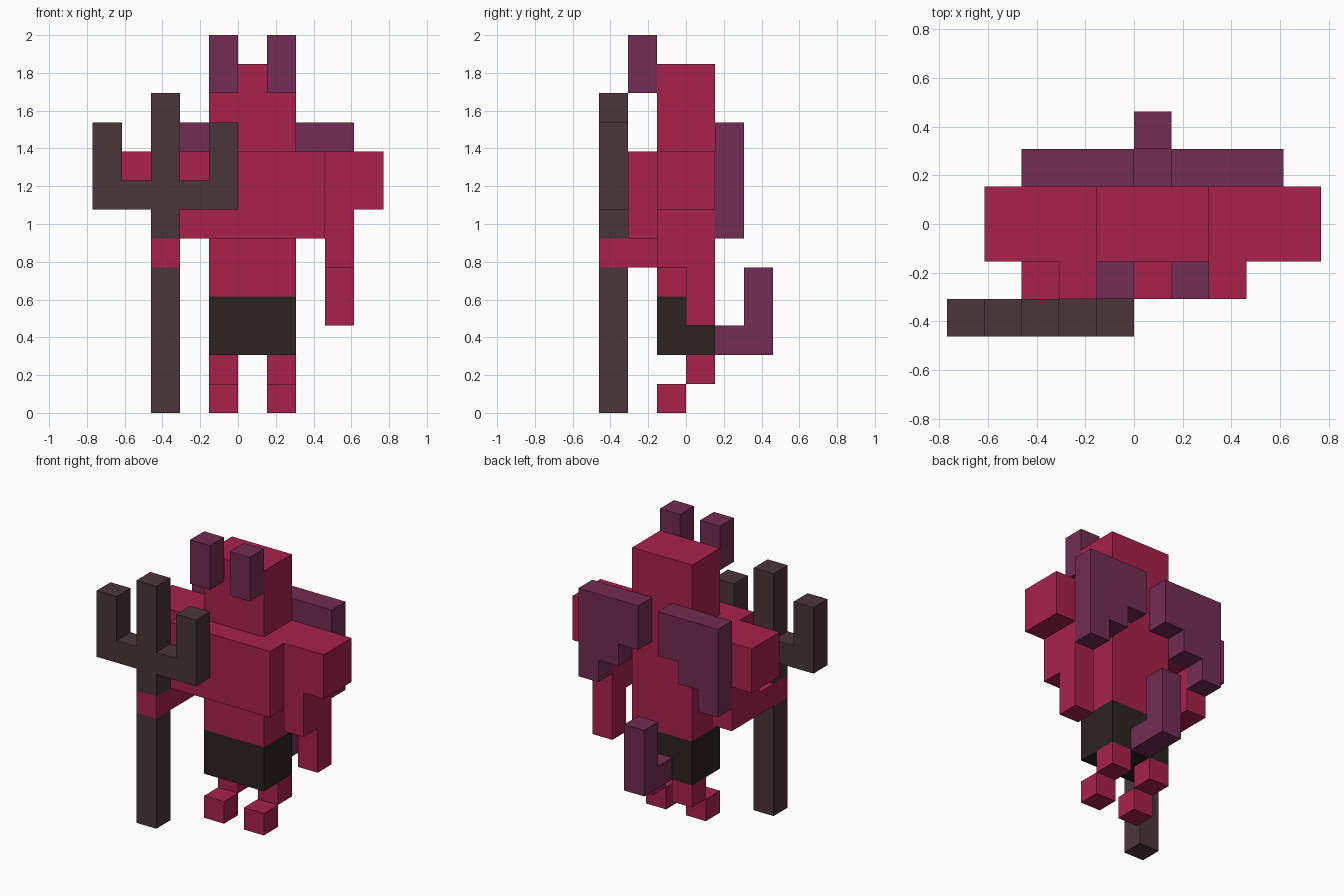
import bpy, bmesh, math
from mathutils import Vector

if "Cube" in bpy.data.objects:
    bpy.data.objects.remove(bpy.data.objects["Cube"])

U = 2 / 13  # size of one block


def material(name, rgb):
    lin = [((c / 255 + 0.055) / 1.055) ** 2.4 for c in rgb]
    m = bpy.data.materials.new(name)
    m.diffuse_color = (*lin, 1)
    m.use_nodes = True
    m.node_tree.nodes["Principled BSDF"].inputs["Base Color"].default_value = m.diffuse_color
    return m


skin = material("crimson skin", (168, 33, 77))
purple = material("dull purple", (114, 45, 82))
cloth = material("black cloth", (44, 35, 34))
iron = material("dark iron", (74, 53, 58))

cells = {}   # block position -> part name
colours = {}  # part name -> material


def part(name, mat, *boxes):
    """Fill blocks for a part; each box is x0, x1, y0, y1, z0, z1."""
    colours[name] = mat
    for x0, x1, y0, y1, z0, z1 in boxes:
        for x in range(x0, x1):
            for y in range(y0, y1):
                for z in range(z0, z1):
                    cells[x, y, z] = name


def pair(name, mat, *boxes):
    """Make a right part and its mirror image about the body centre."""
    part("right_" + name, mat, *boxes)
    part("left_" + name, mat, *[(1 - b[1], 1 - b[0], *b[2:]) for b in boxes])


# Body
part("torso", skin, (-1, 2, -1, 1, 4, 9), (-2, 3, -2, -1, 6, 9))
part("head", skin, (-1, 2, -1, 1, 9, 12))
part("loincloth", cloth, (-1, 2, -1, 1, 2, 4))
pair("horn", purple, (1, 2, -2, -1, 11, 13))
pair("leg", skin, (1, 2, 0, 1, 1, 2))
pair("foot", skin, (1, 2, -1, 0, 0, 1))

# Arms: shoulders and upper arms match, the forearms differ
pair("shoulder", skin, (2, 5, -1, 1, 7, 9))
pair("upper_arm", skin, (3, 4, -1, 1, 5, 7))
part("hanging_forearm", skin, (3, 4, 0, 1, 3, 5))
part("gripping_forearm", skin, (-3, -2, -3, -1, 5, 6))

# Stepped wings and hooked tail
pair("wing", purple, *[(1 + i, 2 + i, 1, 2, 8 - i, 10) for i in range(3)])
part("tail", purple, (0, 1, 1, 3, 2, 3), (0, 1, 2, 3, 3, 5))

# Three-pronged fork, with the hand wrapped around the shaft
part("fork_shaft", iron, (-3, -2, -3, -2, 0, 5))
part("fork_head", iron, (-3, -2, -3, -2, 6, 11), (-5, 0, -3, -2, 7, 8),
     (-5, -4, -3, -2, 8, 10), (-1, 0, -3, -2, 8, 10))


def build(name):
    """Mesh the exposed faces of one part."""
    bm = bmesh.new()
    for c in [c for c, n in cells.items() if n == name]:
        for axis in range(3):
            for side in (0, 1):
                near = list(c)
                near[axis] += 2 * side - 1
                if tuple(near) in cells:
                    continue
                a, b = (axis + 1) % 3, (axis + 2) % 3
                quad = []
                for da, db in ((0, 0), (1, 0), (1, 1), (0, 1)):
                    p = list(c)
                    p[axis] += side
                    p[a] += da
                    p[b] += db
                    quad.append(bm.verts.new(Vector(p) * U))
                bm.faces.new(quad if side else quad[::-1])
    bmesh.ops.remove_doubles(bm, verts=bm.verts, dist=0.001)
    bmesh.ops.dissolve_limit(bm, angle_limit=math.radians(1),
                             verts=bm.verts, edges=bm.edges)
    mesh = bpy.data.meshes.new(name)
    bm.to_mesh(mesh)
    bm.free()
    mesh.materials.append(colours[name])
    bpy.context.collection.objects.link(bpy.data.objects.new(name, mesh))


for part_name in colours:
    build(part_name)
